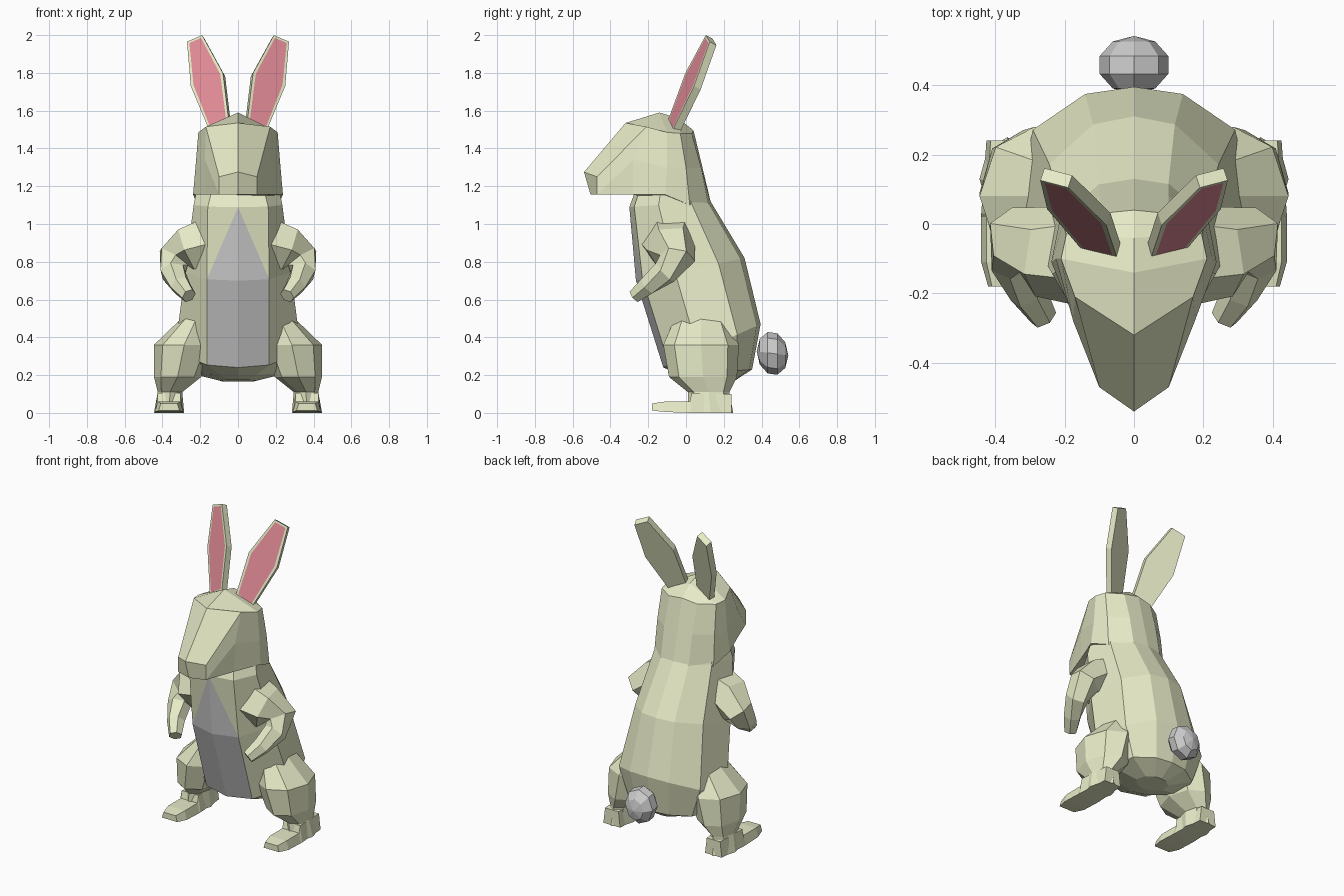
import bpy, bmesh, math
from mathutils import Vector

if "Cube" in bpy.data.objects:
    bpy.data.objects.remove(bpy.data.objects["Cube"])


def material(name, rgb):
    m = bpy.data.materials.new(name)
    m.diffuse_color = (*rgb, 1)
    m.use_nodes = True
    m.node_tree.nodes["Principled BSDF"].inputs["Base Color"].default_value = m.diffuse_color
    return m


fur = material("fur", (0.80, 0.83, 0.57))
pink = material("inner_ear_pink", (0.76, 0.26, 0.31))


def make(name, bm, mats=(), mirror=False):
    bmesh.ops.remove_doubles(bm, verts=bm.verts, dist=1e-4)
    bmesh.ops.recalc_face_normals(bm, faces=bm.faces)
    me = bpy.data.meshes.new(name)
    bm.to_mesh(me)
    bm.free()
    ob = bpy.data.objects.new(name, me)
    bpy.context.collection.objects.link(ob)
    for m in mats:
        me.materials.append(m)
    if mirror:
        mod = ob.modifiers.new("mirror", 'MIRROR')
        mod.use_mirror_merge = False
    return ob


def symmetric(half):
    """Close a half section, first and last points on x = 0."""
    return half + [(-x, y, z) for x, y, z in half[-2:0:-1]]


def loft(rings, split_caps=False):
    bm = bmesh.new()
    vs = [[bm.verts.new(p) for p in r] for r in rings]
    n = len(rings[0])
    for a, b in zip(vs, vs[1:]):
        for i in range(n):
            j = (i + 1) % n
            bm.faces.new((a[i], a[j], b[j], b[i]))
    for cap in (vs[0], vs[-1]):
        if split_caps:      # crease along the centre line
            h = n // 2
            bm.faces.new(cap[:h + 1])
            bm.faces.new(cap[h:] + cap[:1])
        else:
            bm.faces.new(cap)
    return bm


# body: tilted rings (front y, front z, panel x, half width, back y, back z)
def body_ring(yf, zf, px, w, yb, zb):
    def at(x, t):
        return (x, yf + (yb - yf) * t, zf + (zb - zf) * t)
    return symmetric([at(0, 0), at(px, .06), at(w, .36), at(w * .87, .76),
                      at(w * .42, .96), at(0, 1)])


rings = [body_ring(*r) for r in (
    (-.24, 1.25, .12, .205, .09, 1.25),
    (-.30, 1.09, .16, .235, .13, 1.12),
    (-.265, .70, .165, .28, .31, .82),
    (-.12, .24, .165, .335, .395, .47),
    (-.02, .20, .10, .26, .35, .23),
    (.08, .175, .05, .10, .25, .165))]
body = loft(rings, True)

# belly panel: the front strip of the body, pointed at the chest, left grey
body.verts.ensure_lookup_table()
body.faces.ensure_lookup_table()
n = len(rings[0])
chest, waist, hip = (body.verts[k * n:k * n + n] for k in (1, 2, 3))
bmesh.ops.delete(body, geom=[body.faces[k * n + i] for k in (1, 2) for i in (0, n - 1)],
                 context='FACES_ONLY')
belly = bmesh.new()
for i in (1, n - 1):
    body.faces.new((chest[0], chest[i], waist[i]))
    belly.faces.new([belly.verts.new(v.co) for v in (chest[0], waist[0], waist[i])])
    belly.faces.new([belly.verts.new(v.co) for v in (waist[0], hip[0], hip[i], waist[i])])
make("body", body, [fur])
belly_ob = make("belly_panel", belly)
if belly_ob.data.polygons[0].normal.y > 0:
    belly_ob.data.flip_normals()

# head: sections from nose to nape
make("head", loft([symmetric(h) for h in (
    [(0, -.54, 1.275), (.1, -.47, 1.25), (.1, -.47, 1.155), (.1, -.47, 1.155), (0, -.505, 1.155)],
    [(0, -.32, 1.535), (.17, -.21, 1.515), (.175, -.28, 1.34), (.17, -.28, 1.155), (0, -.28, 1.155)],
    [(0, -.14, 1.59), (.21, -.1, 1.485), (.225, -.1, 1.3), (.238, -.11, 1.155), (0, -.1, 1.12)],
    [(0, -.04, 1.56), (.195, -.03, 1.48), (.205, 0, 1.3), (.212, .02, 1.10), (0, 0, 1.09)],
    [(0, .04, 1.495), (.10, .03, 1.48), (.10, .08, 1.3), (.10, .118, 1.10), (0, .13, 1.12)])],
    True), [fur])

# ears: outward-turned slabs with an inset pink face
outline = [(.05, 1.55), (.08, 1.8), (.19, 2.0), (.27, 1.965), (.25, 1.73), (.15, 1.49)]
front = [(x, -.095 + (z - 1.55) * .32 + (x - .05) * .40, z) for x, z in outline]
back = [(x - .012, y + .035, z - .018) for x, y, z in front]
ear = loft([front, back])
ear.faces.ensure_lookup_table()
face = ear.faces[len(outline)]
bmesh.ops.recalc_face_normals(ear, faces=ear.faces)
bmesh.ops.inset_region(ear, faces=[face], thickness=.016)
face.material_index = 1
make("ears", ear, [fur, pink], True)


# arms: bent six-sided tubes
def tube(path):
    out = []
    pts = [Vector(p[:3]) for p in path]
    for i, p in enumerate(pts):
        d = pts[min(i + 1, len(pts) - 1)] - pts[max(i - 1, 0)]
        u = (Vector((0, 1, 0)) - d * (d.y / d.length_squared)).normalized()
        v = d.cross(u).normalized()
        r = path[i][3]
        out.append([p + r * (u * math.cos(a * math.pi / 3) + v * math.sin(a * math.pi / 3))
                    for a in range(6)])
    return loft(out)


make("arms", tube([(.14, -.08, .90, .16), (.265, -.08, .87, .13), (.34, -.045, .82, .095),
                   (.345, -.11, .745, .07), (.305, -.20, .675, .055),
                   (.26, -.27, .62, .04)]), [fur], True)


# legs: eight-sided thigh narrowing to the heel
def oval(cx, cy, z, rx, ry):
    return [(cx + rx * math.cos(i * math.pi / 4),
             cy + ry * math.sin(i * math.pi / 4), z) for i in range(8)]


make("legs", loft([oval(*r) for r in (
    (.22, .08, .50, .08, .14), (.285, .08, .36, .16, .20), (.32, .09, .19, .125, .18),
    (.36, .12, .11, .065, .11), (.365, .13, 0, .08, .12))]), [fur], True)


# feet: flat wedges reaching forward
def foot_section(y, w, z0, z1):
    return [(.365 - w, y, z0), (.365 + w, y, z0), (.365 + w * .8, y, z1), (.365 - w * .8, y, z1)]


make("feet", loft([foot_section(*s) for s in (
    (-.18, .055, .012, .05), (-.11, .075, .005, .06), (.02, .075, 0, .06),
    (.03, .075, 0, .105), (.24, .06, 0, .10))]), [fur], True)

# tail: faceted ball
tail = bmesh.new()
bmesh.ops.create_uvsphere(tail, u_segments=8, v_segments=5, radius=.113)
for v in tail.verts:
    x, y, z = v.co
    v.co = (x * .92, .458 + z * .74, .315 + y * 1.02 - z * .1)
make("tail", tail)
